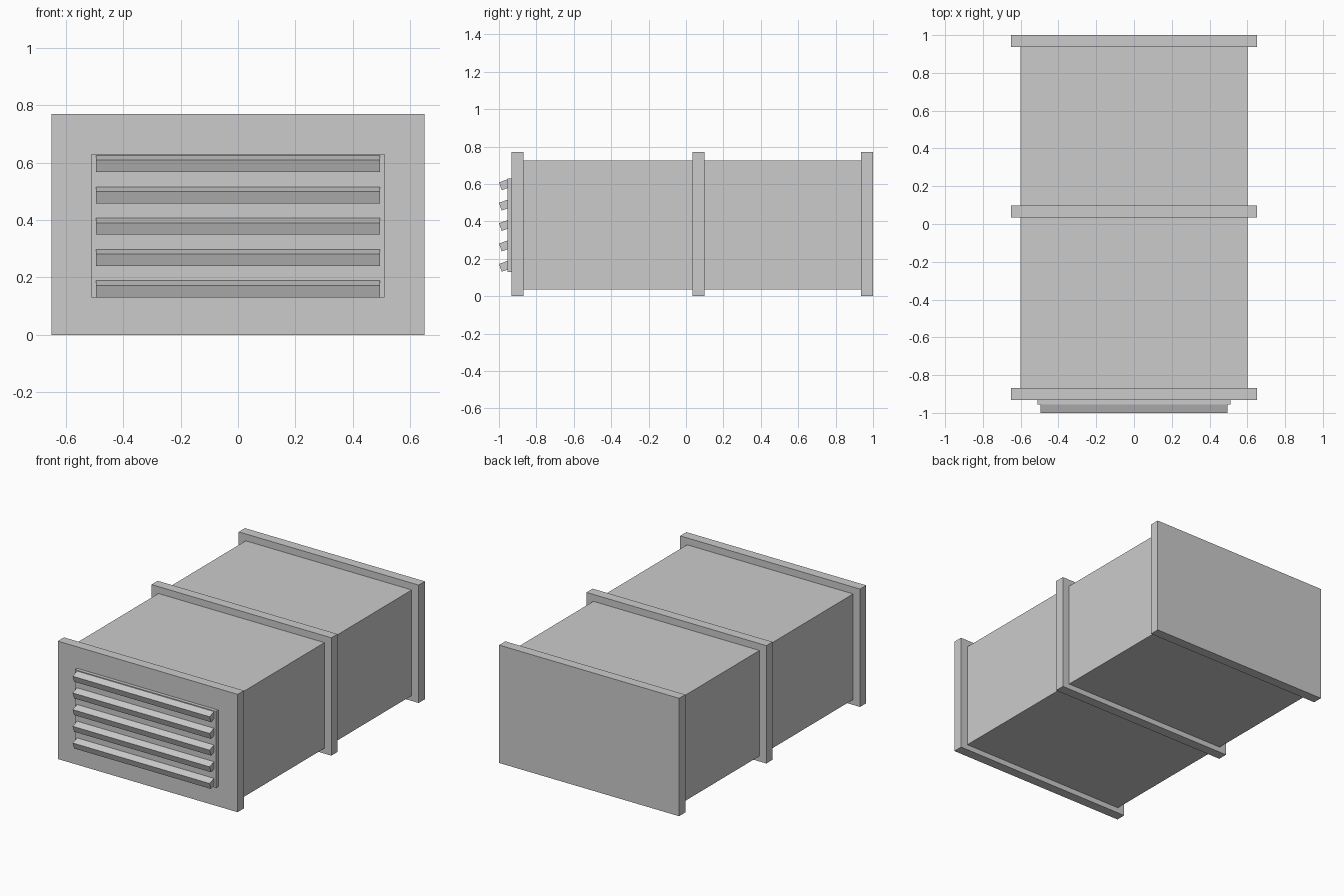
import bpy, math

cube = bpy.data.objects.get("Cube")
if cube:
    bpy.data.objects.remove(cube, do_unlink=True)

# Galvanised metal
metal = bpy.data.materials.new("light_grey_metal")
metal.use_nodes = True
grey = (0.6, 0.6, 0.6, 1)
metal.diffuse_color = grey
metal.node_tree.nodes["Principled BSDF"].inputs["Base Color"].default_value = grey


def box(name, center, size, tilt=0):
    bpy.ops.mesh.primitive_cube_add(size=1, location=center)
    obj = bpy.context.object
    obj.name = name
    obj.scale = size
    bpy.ops.object.transform_apply(location=False, rotation=False, scale=True)
    obj.rotation_euler.x = tilt
    obj.data.materials.append(metal)
    return obj


MID = 0.385

# Duct body runs between the end flanges
box("duct_body", (0, 0.035, MID - 0.005), (1.2, 1.86, 0.69))

# Flanges
for name, y in (("front_flange", -0.9), ("middle_flange", 0.067), ("back_flange", 0.968)):
    box(name, (0, y, MID), (1.3, 0.064, 0.77))

# Vent panel with tilted louvres
box("vent_panel", (0, -0.94, 0.38), (1.02, 0.03, 0.5))
for i in range(5):
    box(f"louvre_{i + 1}", (0, -0.969, 0.16 + 0.109 * i), (0.99, 0.05, 0.044), math.radians(20))
